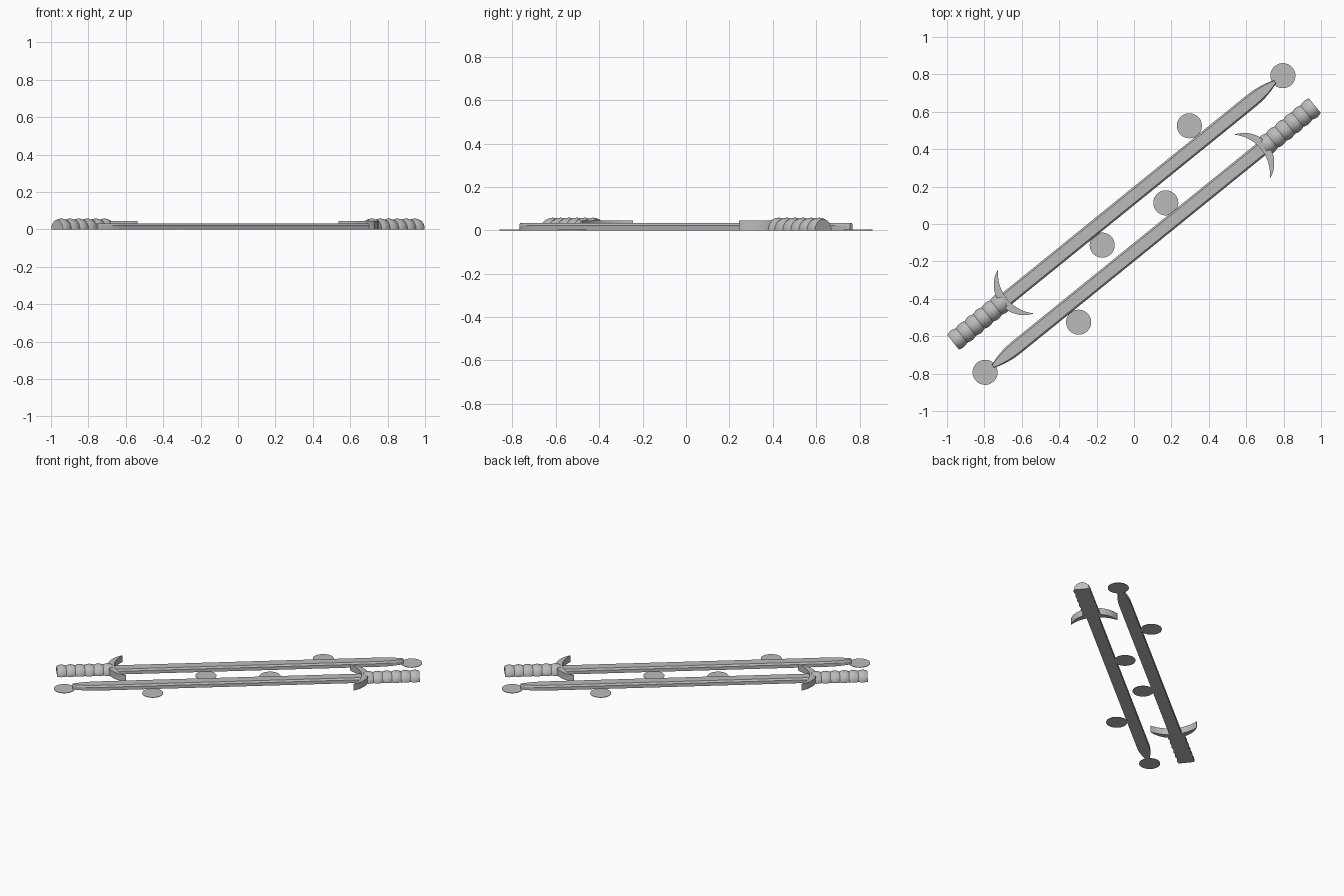
import bpy, math
from mathutils import Matrix

if "Cube" in bpy.data.objects:
    bpy.data.objects.remove(bpy.data.objects["Cube"])

ANGLE = math.atan2(0.629, 0.777)
OFFSET = -0.117  # sideways distance of each sword axis from the centre

grey = bpy.data.materials.new("plain_grey")
grey.diffuse_color = (0.5, 0.5, 0.5, 1)
grey.use_nodes = True
grey.node_tree.nodes["Principled BSDF"].inputs["Base Color"].default_value = grey.diffuse_color


def make(name, verts, faces, matrix, smooth=None):
    me = bpy.data.meshes.new(name)
    me.from_pydata(verts, [], faces)
    me.materials.append(grey)
    ob = bpy.data.objects.new(name, me)
    bpy.context.collection.objects.link(ob)
    ob.matrix_world = matrix
    bpy.ops.object.select_all(action='DESELECT')
    ob.select_set(True)
    bpy.context.view_layer.objects.active = ob
    bpy.ops.object.mode_set(mode='EDIT')
    bpy.ops.mesh.select_all(action='SELECT')
    bpy.ops.mesh.normals_make_consistent(inside=False)
    bpy.ops.object.mode_set(mode='OBJECT')
    if smooth:
        bpy.ops.object.shade_smooth_by_angle(angle=math.radians(smooth))
    return ob


def loft(rings):
    """Join equal closed rings and cap both ends."""
    n = len(rings[0])
    verts = [p for r in rings for p in r]
    faces = [(i * n + j, i * n + (j + 1) % n, (i + 1) * n + (j + 1) % n, (i + 1) * n + j)
             for i in range(len(rings) - 1) for j in range(n)]
    faces += [tuple(range(n))[::-1], tuple(range(len(verts) - n, len(verts)))]
    return verts, faces


def blade():
    # flat-backed section with bevelled upper edges, rounding in to the tip
    stations = [(-1.065, 0.008), (-1.05, 0.015), (-1.02, 0.024), (-0.985, 0.032),
                (-0.95, 0.037), (-0.91, 0.039), (0.80, 0.039)]
    rings = []
    for u, w in stations:
        t = w * 0.76
        rings.append([(u, -w, 0), (u, w, 0), (u, w, 0.022), (u, t, 0.033),
                      (u, -t, 0.033), (u, -w, 0.022)])
    return loft(rings)


def grip():
    # half-round grip with six swollen bands
    rings, lumps, steps, segs = [], 6, 6, 20
    for i in range(lumps * steps + 1):
        f = i / steps
        r = 0.049 + 0.007 * abs(math.sin(math.pi * f))
        u = 0.795 + 0.355 * f / lumps
        rings.append([(u, r * math.cos(math.pi * k / segs), 1.04 * r * math.sin(math.pi * k / segs))
                      for k in range(segs + 1)])
    return loft(rings)


def guard():
    # crescent swept from one horn to the other
    def arc(v, sag):
        rad = (0.15 ** 2 + sag ** 2) / (2 * sag)
        return 0.722 + sag - rad + math.sqrt(rad * rad - v * v)
    rings = []
    for i in range(25):
        v = 0.15 * math.sin(math.pi * (i / 24 - 0.5))
        a, b = arc(v, 0.062) - 0.004, arc(v, 0.102)
        rings.append([(a, v, 0), (b, v, 0), (b, v, 0.045), (a, v, 0.045)])
    return loft(rings)


def disc(x, y, r=0.067, h=0.003, n=40):
    return loft([[(x + r * math.cos(2 * math.pi * k / n), y + r * math.sin(2 * math.pi * k / n), z)
                  for k in range(n)] for z in (0, h)])


# two identical swords laid head to tail, with thin flat pads beside each
for side, turn in (("right", 0), ("left", math.pi)):
    half = Matrix.Rotation(turn, 4, 'Z')
    sword = half @ Matrix.Rotation(ANGLE, 4, 'Z') @ Matrix.Translation((0, OFFSET, 0))
    make(side + "_blade", *blade(), sword)
    make(side + "_grip", *grip(), sword, 30)
    make(side + "_guard", *guard(), sword, 30)
    for i, (x, y) in enumerate([(-0.796, -0.793), (-0.296, -0.525), (0.17, 0.113)]):
        make(f"{side}_pad_{i + 1}", *disc(x, y), half)
